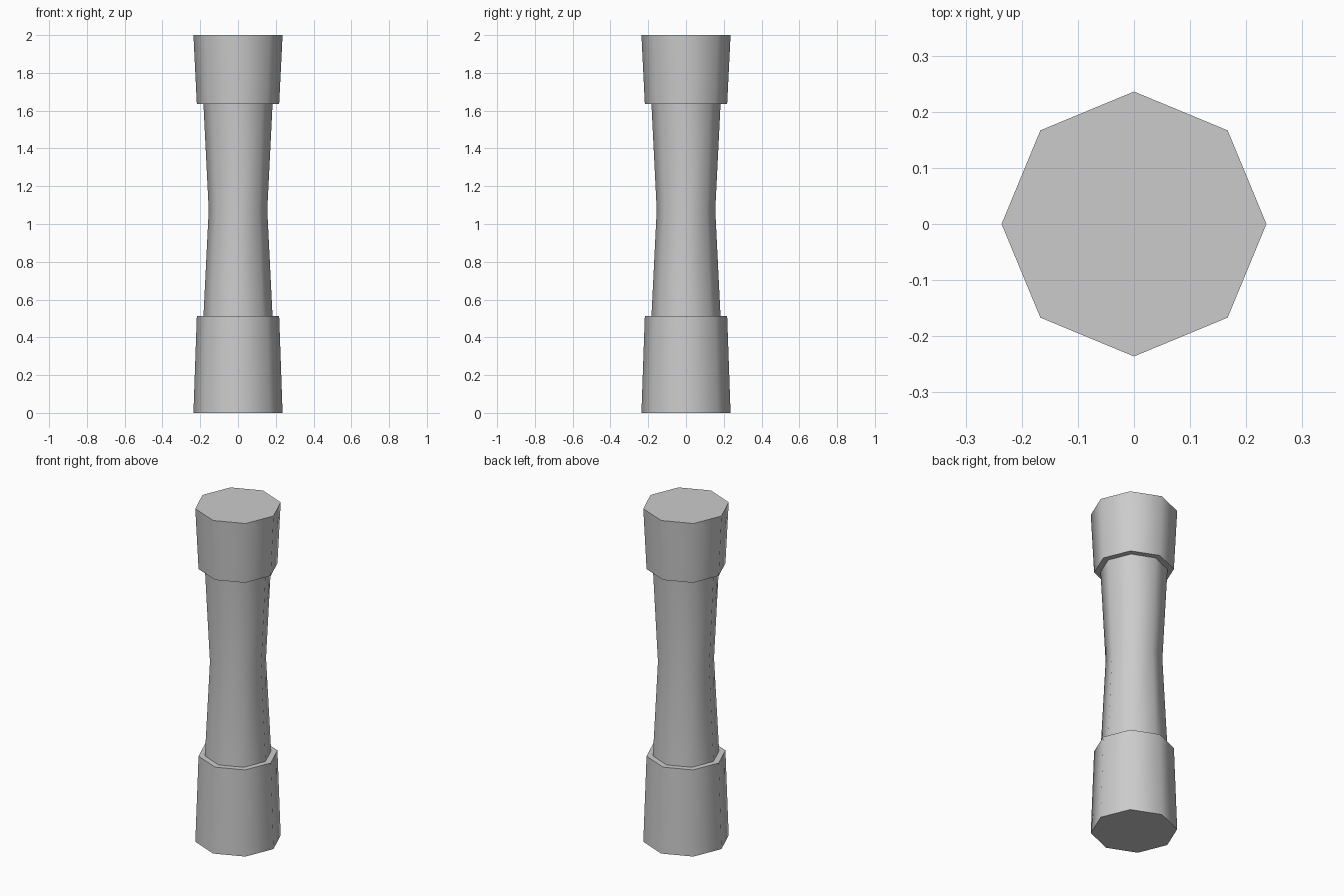
import bpy, bmesh, math

SIDES = 8

cube = bpy.data.objects.get("Cube")
if cube:
    bpy.data.objects.remove(cube, do_unlink=True)

stone = bpy.data.materials.new("grey_stone")
stone.use_nodes = True
GREY = (0.6, 0.6, 0.6, 1)
stone.diffuse_color = GREY
stone.node_tree.nodes["Principled BSDF"].inputs["Base Color"].default_value = GREY


def turned_part(name, profile):
    """Closed eight-sided solid from (radius, height) rings, lowest first."""
    bm = bmesh.new()
    rings = []
    for radius, z in profile:
        angles = [math.tau * i / SIDES for i in range(SIDES)]
        rings.append([bm.verts.new((radius * math.cos(a), radius * math.sin(a), z))
                      for a in angles])
    for low, high in zip(rings, rings[1:]):
        for i in range(SIDES):
            j = (i + 1) % SIDES
            bm.faces.new((low[i], low[j], high[j], high[i]))
    bm.faces.new(rings[0][::-1])
    bm.faces.new(rings[-1])
    mesh = bpy.data.meshes.new(name)
    bm.to_mesh(mesh)
    bm.free()
    mesh.materials.append(stone)
    obj = bpy.data.objects.new(name, mesh)
    bpy.context.collection.objects.link(obj)
    # Smooth around the sides, crisp at the rims
    bpy.ops.object.select_all(action="DESELECT")
    obj.select_set(True)
    bpy.context.view_layer.objects.active = obj
    bpy.ops.object.shade_smooth_by_angle(angle=math.radians(60))
    return obj


# Base block, waisted shaft and flared capital
turned_part("column_base", [(0.236, 0), (0.218, 0.512)])
turned_part("column_shaft", [(0.183, 0.512), (0.155, 1.073), (0.183, 1.636)])
turned_part("column_capital", [(0.218, 1.636), (0.236, 2)])
